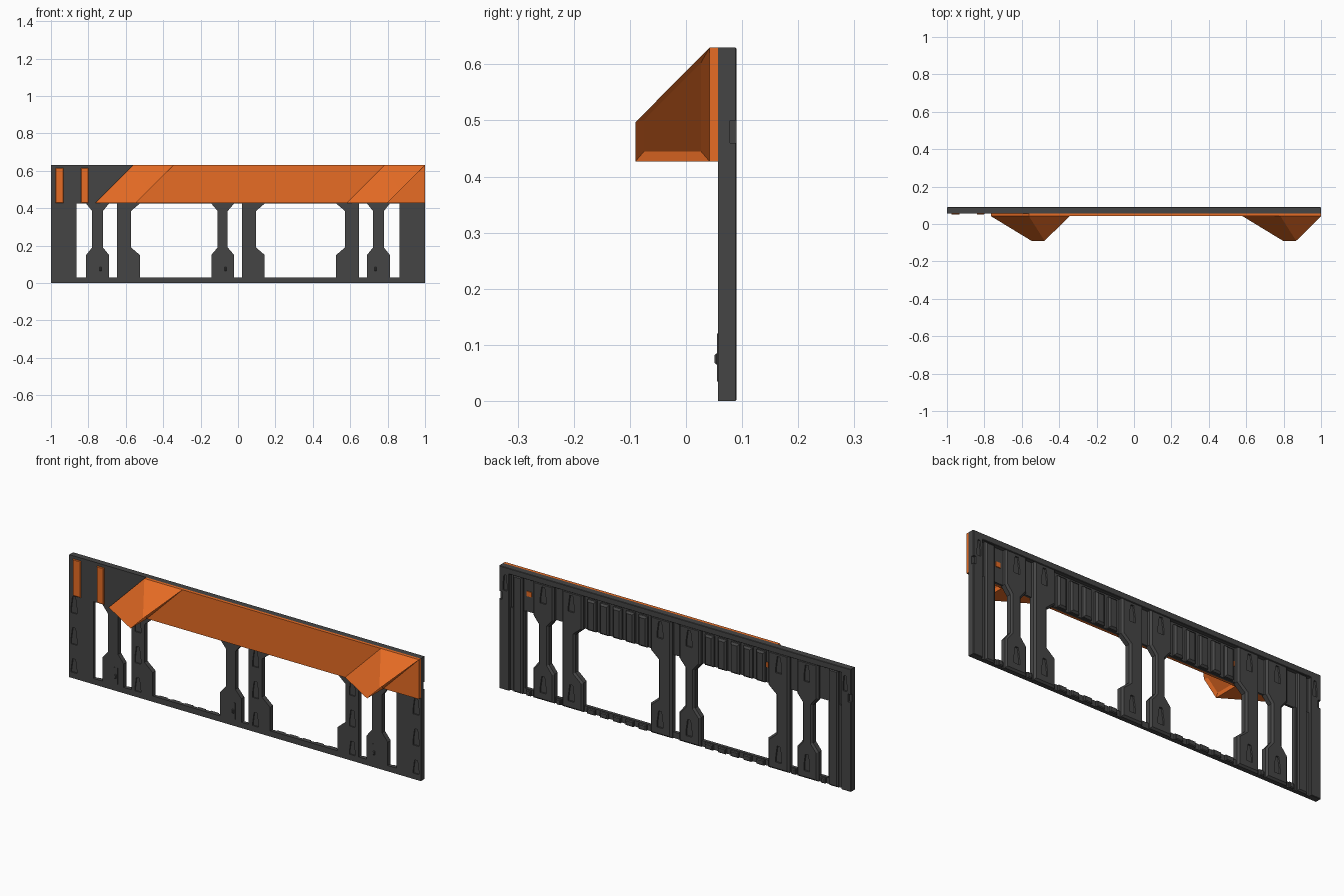
import bpy, bmesh
from mathutils import Vector

if "Cube" in bpy.data.objects:
    bpy.data.objects.remove(bpy.data.objects["Cube"])


def material(name, rgb):
    m = bpy.data.materials.new(name)
    m.diffuse_color = (*rgb, 1)
    m.use_nodes = True
    m.node_tree.nodes["Principled BSDF"].inputs["Base Color"].default_value = m.diffuse_color
    return m


DARK = material("dark_grey", (0.06, 0.06, 0.06))
ORANGE = material("orange", (0.8, 0.15, 0.018))


def finish(name, bm, mat):
    bmesh.ops.recalc_face_normals(bm, faces=bm.faces[:])
    me = bpy.data.meshes.new(name)
    bm.to_mesh(me)
    bm.free()
    ob = bpy.data.objects.new(name, me)
    bpy.context.collection.objects.link(ob)
    me.materials.append(mat)
    return ob


def prisms(name, profiles, y0, y1, mat=DARK, bevel=0.0, front=False):
    """Extrude x-z profiles from y0 to y1; bevel narrows the far end."""
    bm = bmesh.new()
    for pts in profiles:
        face = bm.faces.new([bm.verts.new((x, y0, z)) for x, z in pts])
        ext = bmesh.ops.extrude_face_region(bm, geom=[face])["geom"]
        far = [g for g in ext if isinstance(g, bmesh.types.BMFace)][0]
        step = bevel if y1 > y0 else -bevel
        for v in far.verts:
            v.co.y = y1 - step
        if bevel:
            bm.normal_update()
            bmesh.ops.inset_individual(bm, faces=[far], thickness=bevel,
                                       depth=0, use_even_offset=True)
            for v in far.verts:
                v.co.y = y1
    return finish(name, bm, mat)


def rect(x0, x1, z0, z1):
    return [(x0, z0), (x1, z0), (x1, z1), (x0, z1)]


def column(c, left, right, wide=0.061):
    """Post profile; left / right are the half widths at the waist."""
    rows = [(0, 0), (0.15, 0), (0.19, 1), (0.385, 1), (0.425, 0), (0.605, 0)]
    side = lambda n: [(n if k else wide, z) for z, k in rows if n != wide or z in (0, 0.605)]
    return ([(c + w, z) for w, z in side(right)] +
            [(c - w, z) for w, z in reversed(side(left))])


def slot(x, z, h=0.085, w=0.017):
    return [(x - w, z), (x + w, z), (x + w, z + 0.3 * h),
            (x + 0.5 * w, z + h), (x - 0.5 * w, z + h), (x - w, z + 0.3 * h)]


def cut(ob, cutter):
    mod = ob.modifiers.new("cut", 'BOOLEAN')
    mod.operation, mod.object, mod.solver = 'DIFFERENCE', cutter, 'EXACT'
    bpy.context.view_layer.objects.active = ob
    bpy.ops.object.modifier_apply(modifier=mod.name)
    bpy.data.objects.remove(cutter)


# Wall posts, with slots in the front and back
W = 0.061
posts = prisms("wall_posts", [
    column(-0.751, 0.029, 0.029), column(-0.586, W, 0.014),
    column(-0.082, 0.027, 0.027), column(0.082, W, 0.014),
    column(0.586, 0.014, W), column(0.751, 0.029, 0.029)], 0.057, 0.09, bevel=0.009)
heights = (0.015, 0.175, 0.335)
cut(posts, prisms("front_cutter", [slot(x, z) for x in (-0.61, 0.06, 0.61) for z in heights],
                  0.05, 0.063))
cut(posts, prisms("back_cutter", [slot(x, z) for x in (-0.75, -0.59, -0.08, 0.085, 0.59, 0.75)
                                  for z in (0.04, 0.5)], 0.082, 0.1))

# End posts: front skin plus two ribs behind
for s, side in ((-1, "left"), (1, "right")):
    def span(a, b, z0, z1):
        return rect(min(s * a, s * b), max(s * a, s * b), z0, z1)
    post = prisms(side + "_end_post", [span(0.863, 1, 0, 0.425)], 0.057, 0.076)
    cut(post, prisms("end_cutter", [slot(s * 0.973, z) for z in heights], 0.05, 0.063))
    prisms(side + "_end_inner_rib", [span(0.872, 0.925, 0, 0.6)], 0.066, 0.088, bevel=0.007)
    edge = prisms(side + "_end_outer_rib", [span(0.945, 1, 0, 0.61)], 0.066, 0.09, bevel=0.002)
    cut(edge, prisms("notch_cutter", [span(0.985, 1.1, 0.46, 0.5)], 0.078, 0.1))
    cut(edge, prisms("slot_cutter", [slot(s * 0.967, 0.51, 0.08, 0.012)], 0.082, 0.1))

# Top band skin, top rail and bottom rail
prisms("top_band", [rect(-1, 1, 0.425, 0.63)], 0.057, 0.069)
prisms("top_rail", [rect(-1, 1, 0.6, 0.63)], 0.06, 0.09, bevel=0.002)
prisms("bottom_rail", [rect(-1, 1, 0, 0.03)], 0.057, 0.074)

# Slats behind the band and blocks behind the bottom rail
centres = [s * (0.335 + 0.073 * i) for s in (-1, 1) for i in (-2, -1, 0, 1, 2)]
prisms("band_slats", [rect(c - 0.025, c + 0.025, 0.427, 0.585) for c in centres],
       0.066, 0.088, bevel=0.009)
prisms("rail_blocks", [rect(c - 0.022, c + 0.022, 0, 0.028) for c in centres],
       0.07, 0.088, bevel=0.004)
prisms("rail_links", [rect(s * c - 0.012, s * c + 0.012, 0, 0.028) for s in (-1, 1)
                      for c in (0.838, 0.668)], 0.07, 0.086, bevel=0.004)

# Small latches on the front of the narrow posts
for i, x in enumerate((-0.735, -0.066, 0.735)):
    prisms(f"latch_{i + 1}", [rect(x - 0.011, x - 0.004, 0.035, 0.12),
                              rect(x + 0.004, x + 0.011, 0.035, 0.12)], 0.06, 0.055)
    prisms(f"latch_knob_{i + 1}", [rect(x - 0.005, x + 0.005, 0.065, 0.085)],
           0.06, 0.051, bevel=0.003)

# Orange front board, trim strips and fixing pegs
prisms("front_board", [[(-0.765, 0.427), (1, 0.427), (1, 0.63), (-0.562, 0.63)]],
       0.042, 0.0575, ORANGE)
prisms("trim_strips", [rect(-0.977, -0.932, 0.427, 0.615), rect(-0.84, -0.8, 0.427, 0.615)],
       0.06, 0.051, ORANGE, bevel=0.003)
prisms("fixing_pegs", [rect(x - 0.013, x + 0.013, 0.505, 0.53) for x in (0.842, -0.505)],
       0.06, 0.073, ORANGE)


# Slanted hoods with a recessed lower face
def hood(name, dx):
    a, b, c, d, e, f = co = [(-0.765, 0.042, 0.427), (-0.562, 0.042, 0.63),
                             (-0.345, 0.042, 0.63), (-0.548, 0.042, 0.427),
                             (-0.548, -0.09, 0.427), (-0.478, -0.09, 0.497)]
    bm = bmesh.new()
    v = [bm.verts.new((x + dx, y, z)) for x, y, z in co]
    for idx in ((0, 1, 5, 4), (1, 2, 5), (0, 4, 3), (0, 3, 2, 1)):
        bm.faces.new([v[i] for i in idx])
    under = bm.faces.new([v[i] for i in (2, 3, 4, 5)])
    bm.normal_update()
    bmesh.ops.inset_individual(bm, faces=[under], thickness=0.015, depth=0,
                               use_even_offset=True)
    bmesh.ops.translate(bm, verts=under.verts[:], vec=Vector((-0.007, 0, 0.007)))
    finish(name, bm, ORANGE)


hood("left_hood", 0)
hood("right_hood", 1.345)
